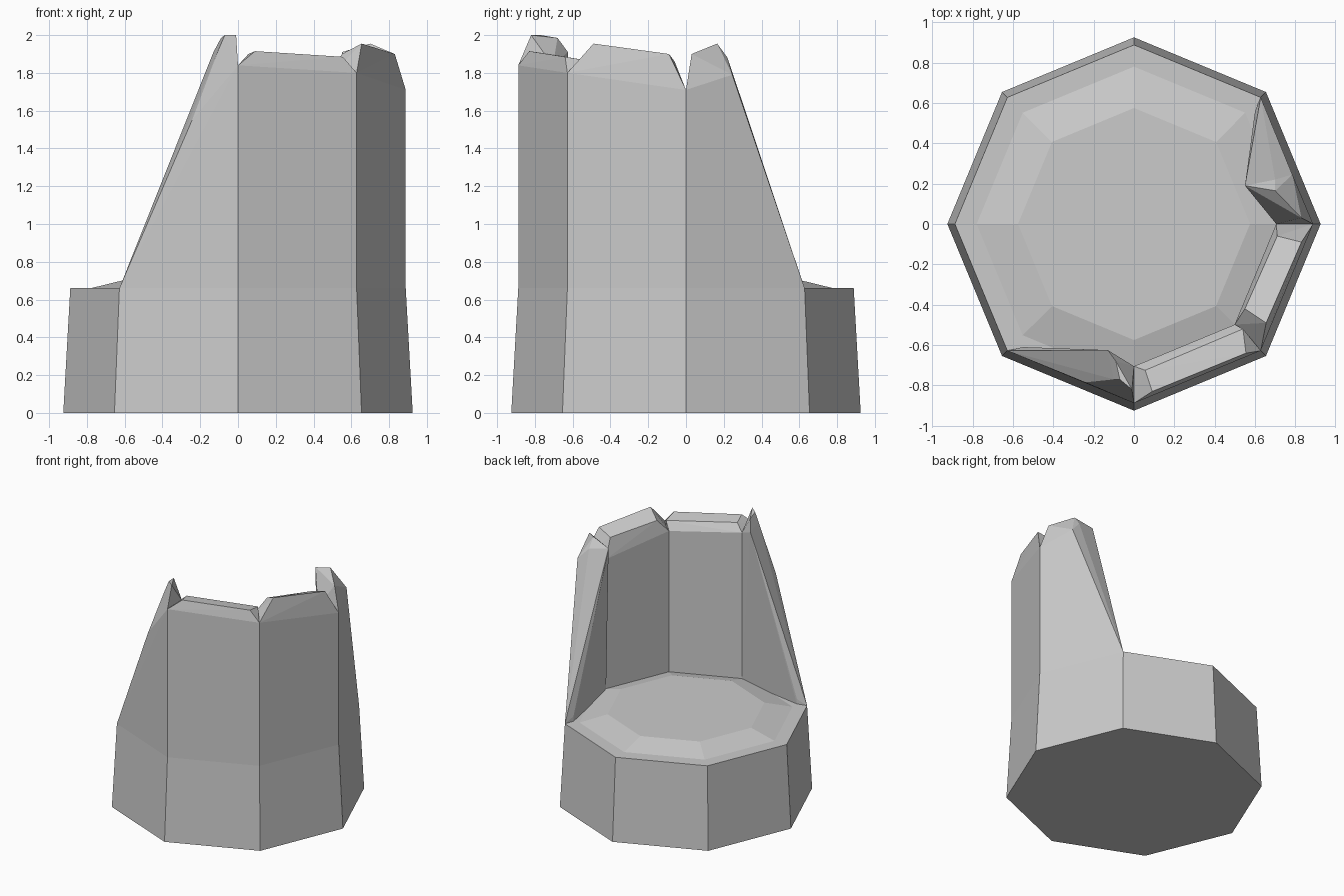
import bpy, bmesh
from math import cos, sin, radians

if "Cube" in bpy.data.objects:
    bpy.data.objects.remove(bpy.data.objects["Cube"])


def finish(bm, name):
    bmesh.ops.dissolve_limit(bm, angle_limit=0.01, verts=bm.verts, edges=bm.edges)
    bmesh.ops.recalc_face_normals(bm, faces=bm.faces)
    me = bpy.data.meshes.new(name)
    bm.to_mesh(me)
    bm.free()
    ob = bpy.data.objects.new(name, me)
    bpy.context.collection.objects.link(ob)
    return ob


def octagon_frustum(name, r0, z0, r1, z1):
    bm = bmesh.new()
    rings = [[bm.verts.new((r * cos(radians(45 * i)), r * sin(radians(45 * i)), z))
              for i in range(8)] for r, z in ((r0, z0), (r1, z1))]
    bm.faces.new(rings[0][::-1])
    bm.faces.new(rings[1])
    for i in range(8):
        j = (i + 1) % 8
        bm.faces.new((rings[0][i], rings[0][j], rings[1][j], rings[1][i]))
    return finish(bm, name)


def hull(name, points):
    bm = bmesh.new()
    for p in points:
        bm.verts.new(p)
    res = bmesh.ops.convex_hull(bm, input=bm.verts)
    loose = [v for v in bm.verts if not v.link_faces]
    bmesh.ops.delete(bm, geom=loose, context='VERTS')
    return finish(bm, name)


def corner(deg, r, z):
    return (r * cos(radians(deg)), r * sin(radians(deg)), z)


OUT, INN, RIM = 0.888, 0.705, 0.66

# Tapered drum base and shallow raised seat
octagon_frustum("base", 0.925, 0.0, OUT, RIM)
octagon_frustum("seat", 0.78, RIM, 0.575, 0.71)


# Full-height back panels: wall slab capped by a chamfered ridge
def back_panel(name, a, za, b, zb, ridge):
    pts = []
    for deg, z in ((a, za), (b, zb)):
        for r in (OUT, INN):
            pts += [corner(deg, r, RIM), corner(deg, r, z)]
    hull(name, pts + ridge)


back_panel("back_panel_front", 270, 1.84, 315, 1.80,
           [(0.09, -0.83, 1.915), (0.555, -0.64, 1.885),
            (0.055, -0.725, 1.90), (0.54, -0.52, 1.865)])
back_panel("back_panel_right", 315, 1.80, 360, 1.71,
           [(0.655, -0.49, 1.955), (0.83, -0.09, 1.90),
            (0.55, -0.42, 1.90), (0.71, -0.06, 1.86)])


# Sloping side panels that run down to the rim
def side_panel(name, a, za, b, low_inner, top):
    pts = [corner(a, r, z) for r in (OUT, INN) for z in (RIM, za)]
    pts += [corner(b, OUT, RIM), low_inner, (low_inner[0], low_inner[1], RIM)]
    hull(name, pts + top)


side_panel("side_panel_right", 0, 1.71, 45, (0.60, 0.56, 0.70),
           [(0.83, 0.03, 1.90), (0.70, 0.165, 1.955), (0.55, 0.19, 1.91),
            (0.70, 0.22, 1.88), (0.785, 0.245, 1.79)])
side_panel("side_panel_left", 270, 1.84, 225, (-0.55, -0.61, 0.70),
           [(-0.01, -0.82, 2.0), (-0.07, -0.77, 2.0), (-0.09, -0.68, 1.985),
            (-0.13, -0.625, 1.91), (-0.10, -0.77, 1.93), (-0.243, -0.785, 1.55)])
